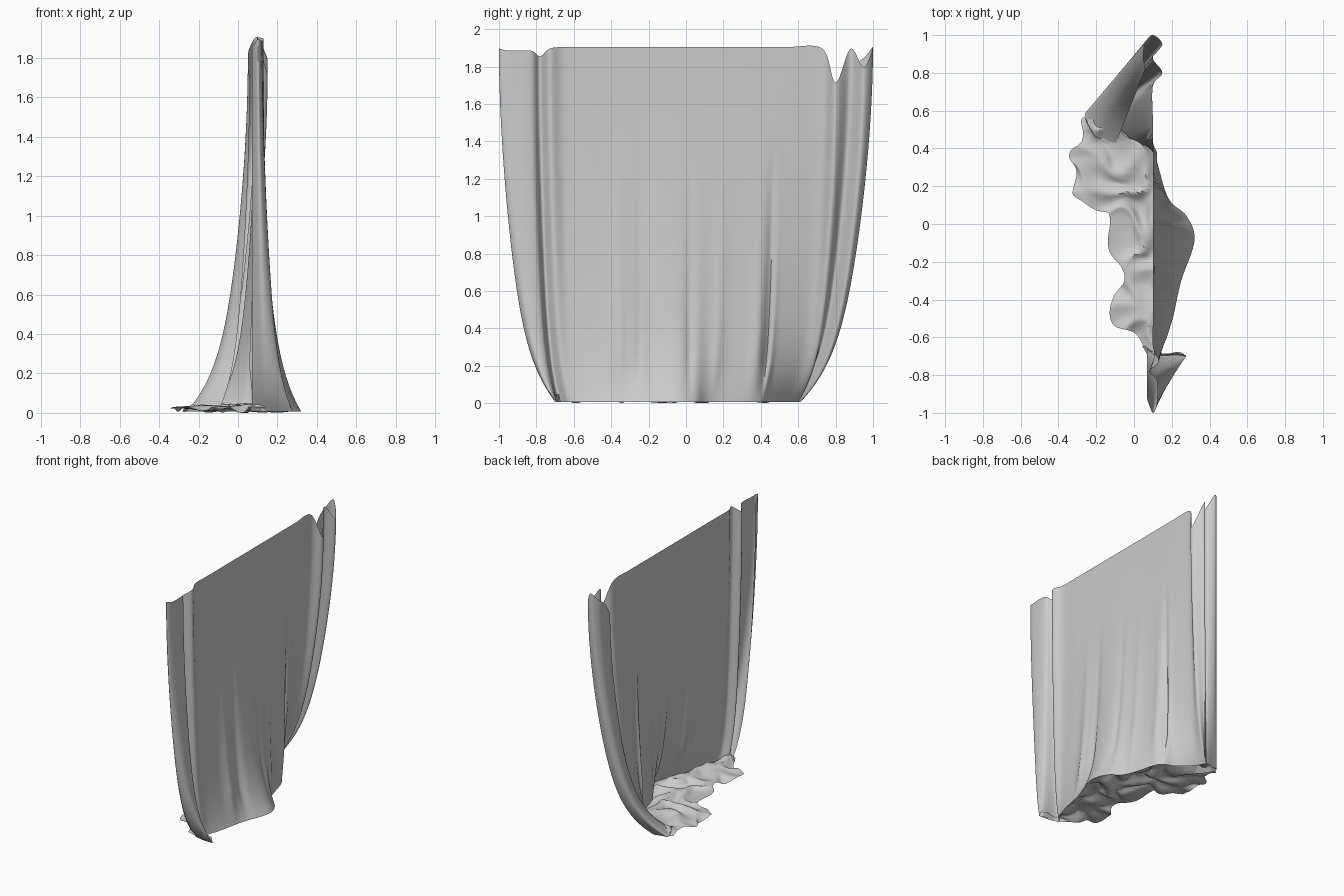
import bpy, bmesh
from mathutils import Vector, noise

cube = bpy.data.objects.get("Cube")
if cube:
    bpy.data.objects.remove(cube)

# Columns of the cloth: top y, top x, top z, floor x, floor y, puddle edge x
COLUMNS = [
    (-.93, .07, 1.86, .07, -.64, .04),
    (-1, .1, 1.9, .16, -.69, .1),
    (-.95, .12, 1.89, .27, -.7, .18),
    (-.83, .12, 1.89, .25, -.69, .12),
    (-.78, .08, 1.86, .12, -.68, .07),
    (-.73, .13, 1.9, .16, -.63, .05),
    (-.65, .1, 1.91, .18, -.58, .0),
    (-.5, .1, 1.91, .21, -.48, -.15),
    (-.3, .1, 1.91, .25, -.3, -.04),
    (-.1, .1, 1.91, .32, -.09, -.13),
    (.05, .1, 1.91, .28, .04, -.14),
    (.2, .1, 1.91, .18, .14, -.31),
    (.45, .1, 1.91, .1, .38, -.31),
    (.55, .1, 1.91, .0, .44, -.28),
    (.73, .1, 1.9, -.1, .53, -.26),
    (.8, .15, 1.72, -.15, .6, -.25),
    (.88, .1, 1.9, -.17, .57, -.24),
    (.95, .15, 1.8, -.15, .61, -.22),
    (1, .1, 1.91, -.21, .6, -.25),
    (.96, .06, 1.86, -.26, .58, -.28),
    (.89, .05, 1.8, -.21, .48, -.28),
    (.82, .06, 1.7, -.1, .42, -.27),
]
STEPS, DROP_ROWS, FLOOR_ROWS = 12, 64, 26


def column(i, t):
    """Smooth blend between neighbouring columns."""
    last = len(COLUMNS) - 1
    p = [COLUMNS[min(max(i + k, 0), last)] for k in (-1, 0, 1, 2)]
    return [b + .5 * t * (c - a + t * (2*a - 5*b + 4*c - d + t * (3*(b - c) + d - a)))
            for a, b, c, d in zip(*p)]


def crease(y, centre, width, depth):
    return depth * max(0, 1 - abs(y - centre) / width) ** 2


def hanging_point(col, h):
    """Point on the hanging part, h is 0 at the floor and 1 at the rail."""
    yt, xt, zt, xb, yb, _ = col
    flare = .6 * (1 - h) ** 1.8 + .4 * (1 - h) ** 10
    y = yt + (yb - yt) * flare
    x = xt + (xb - xt) * flare
    # Soft vertical folds fading out towards the rail
    fade = max(0, 1 - h / .75) * min(1, h * 8)
    for centre, width, depth in ((.47, .05, -.05), (.41, .07, .02), (-.36, .1, .03),
                                 (-.24, .06, -.03), (.02, .06, -.02), (.2, .09, .02)):
        x += crease(yt, centre, width, depth) * fade
    return Vector((x, y, .012 + (zt - .012) * h))


def puddle_point(col, s):
    """Point on the crumpled cloth lying on the floor."""
    x = col[3] + (col[5] - col[3]) * s
    y = col[4]
    spot = Vector((x * 6, y * 6, 2))
    rough = noise.noise(spot)
    ridge = max(0, 1 - 2 * abs(rough)) * (.05 - .025 * s)
    ends = min(1, 6 * s)
    x += .04 * noise.noise(spot * 1.3 + Vector((9, 0, 0))) * ends
    y += .06 * noise.noise(spot + Vector((0, 9, 0))) * ends
    return Vector((x, y, .012 + (ridge + .012 * rough) * ends))


# Grid of the whole cloth, rail to floor edge
bm = bmesh.new()
rows = []
params = [(i, k / STEPS) for i in range(len(COLUMNS) - 1) for k in range(STEPS)]
params.append((len(COLUMNS) - 2, 1))
for i, t in params:
    col = column(i, t)
    points = [hanging_point(col, (1 - r / DROP_ROWS) ** 1.4) for r in range(DROP_ROWS + 1)]
    points += [puddle_point(col, (r + 1) / FLOOR_ROWS) for r in range(FLOOR_ROWS)]
    rows.append([bm.verts.new(p) for p in points])
for a, b in zip(rows, rows[1:]):
    for k in range(len(a) - 1):
        bm.faces.new((a[k], a[k + 1], b[k + 1], b[k]))
low = min(v.co.z for v in bm.verts)
for v in bm.verts:
    v.co.z -= low

mesh = bpy.data.meshes.new("draped_cloth")
bm.to_mesh(mesh)
bm.free()
cloth = bpy.data.objects.new("draped_cloth", mesh)
bpy.context.collection.objects.link(cloth)

# Plain grey fabric
fabric = bpy.data.materials.new("grey_fabric")
fabric.use_nodes = True
colour = (.6, .6, .6, 1)
fabric.diffuse_color = colour
fabric.node_tree.nodes["Principled BSDF"].inputs["Base Color"].default_value = colour
mesh.materials.append(fabric)

bpy.context.view_layer.objects.active = cloth
cloth.select_set(True)
bpy.ops.object.shade_smooth_by_angle(angle=.9)
